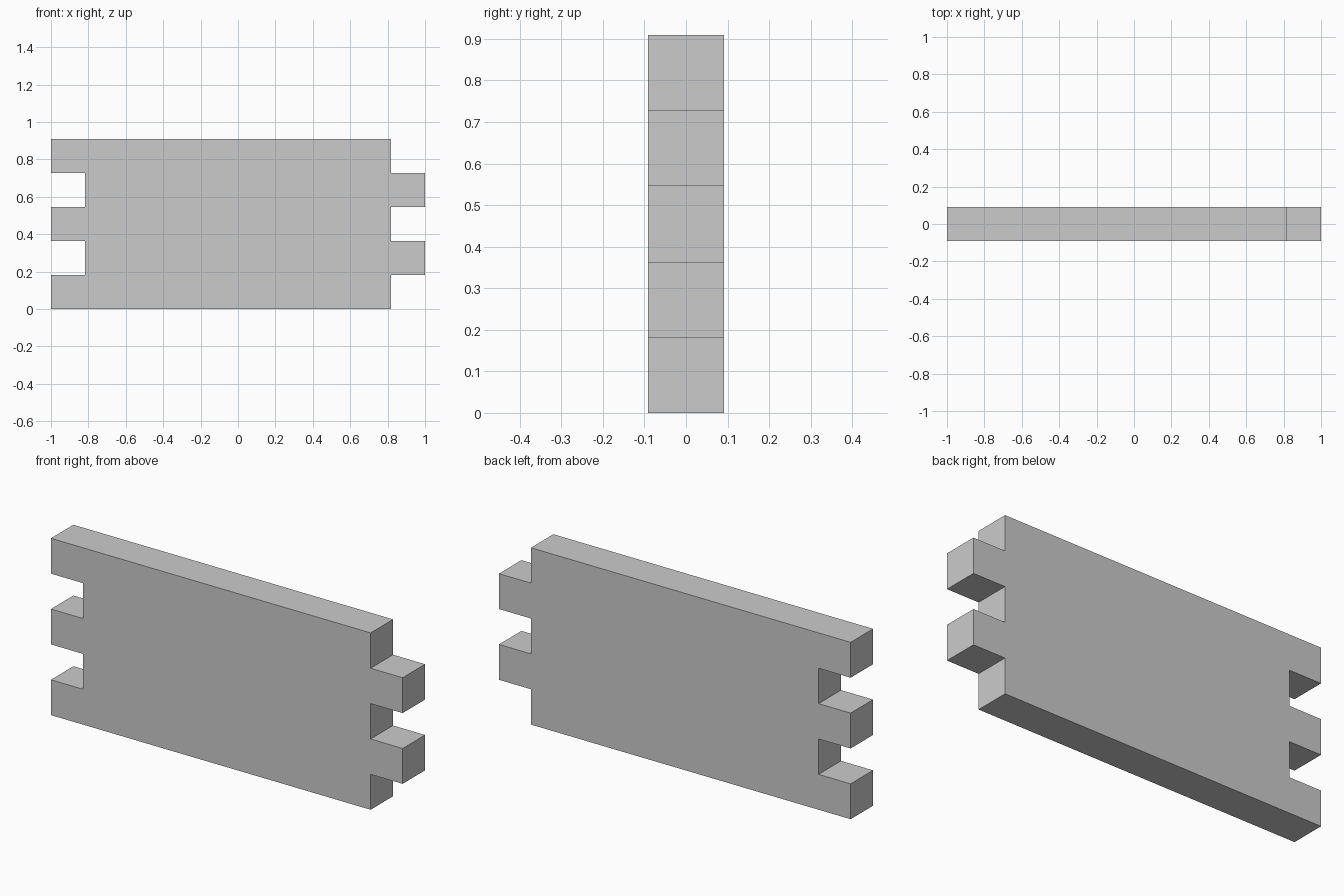
import bpy, bmesh

if "Cube" in bpy.data.objects:
    bpy.data.objects.remove(bpy.data.objects["Cube"])

U = 2 / 11          # finger size: panel is 11 x 1 x 5 units
ROWS = 5

# Outline in x/z: tabs on the right edge, matching notches on the left
right, left = [], []
for row in range(ROWS):
    odd = row % 2 == 1
    for z in (row * U, (row + 1) * U):
        right.append((1.0 if odd else 1.0 - U, z))
        left.append((-1.0 + U if odd else -1.0, z))
outline = right + left[::-1]

# Extrude the outline through the panel thickness
bm = bmesh.new()
face = bm.faces.new([bm.verts.new((x, -U / 2, z)) for x, z in outline])
ext = bmesh.ops.extrude_face_region(bm, geom=[face], use_keep_orig=True)
moved = [g for g in ext["geom"] if isinstance(g, bmesh.types.BMVert)]
bmesh.ops.translate(bm, verts=moved, vec=(0, U, 0))
bmesh.ops.recalc_face_normals(bm, faces=bm.faces)

mesh = bpy.data.meshes.new("finger_joint_panel")
bm.to_mesh(mesh)
bm.free()
panel = bpy.data.objects.new("finger_joint_panel", mesh)
bpy.context.collection.objects.link(panel)
